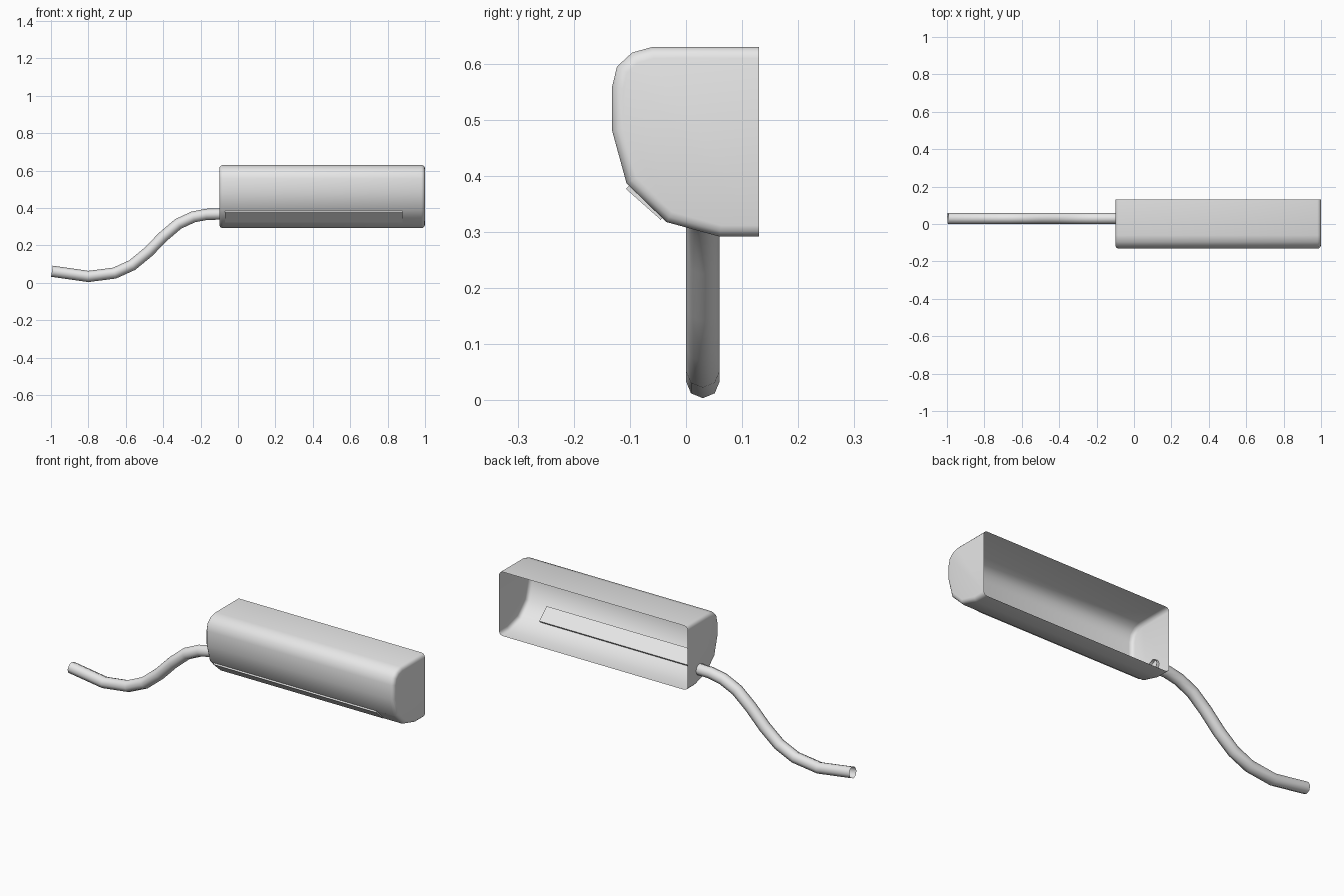
import bpy
import bmesh
import math
from mathutils import Vector

cube = bpy.data.objects.get("Cube")
if cube:
    bpy.data.objects.remove(cube, do_unlink=True)

grey = bpy.data.materials.new("light grey")
grey.use_nodes = True
colour = (0.8, 0.8, 0.8, 1)
grey.diffuse_color = colour
grey.node_tree.nodes["Principled BSDF"].inputs["Base Color"].default_value = colour


def finish(obj, angle):
    """Give an object its material and shading."""
    obj.data.materials.clear()
    obj.data.materials.append(grey)
    bpy.ops.object.select_all(action="DESELECT")
    obj.select_set(True)
    bpy.context.view_layer.objects.active = obj
    if obj.type == "CURVE":
        bpy.ops.object.convert(target="MESH")
        obj = bpy.context.view_layer.objects.active
    bpy.ops.object.shade_smooth_by_angle(angle=math.radians(angle))


def add_object(name, data):
    obj = bpy.data.objects.new(name, data)
    bpy.context.collection.objects.link(obj)
    return obj


def extrude_profile(name, profile, x0, x1, closed, bevel=0, angle=50):
    """Run a (y, z) profile along x with end caps; an open one keeps its back open."""
    bm = bmesh.new()
    rings = [[bm.verts.new((x, y, z)) for y, z in profile] for x in (x0, x1)]
    n = len(profile)
    rims = []
    for i in range(n if closed else n - 1):
        j = (i + 1) % n
        bm.faces.new((rings[0][i], rings[0][j], rings[1][j], rings[1][i]))
        rims += [bm.edges.get((r[i], r[j])) for r in rings]
    caps = [bm.faces.new(r) for r in rings]
    bmesh.ops.recalc_face_normals(bm, faces=bm.faces)
    if caps[1].normal.x < 0:
        bmesh.ops.reverse_faces(bm, faces=bm.faces)
    if bevel:
        bmesh.ops.bevel(bm, geom=rims, offset=bevel, segments=3,
                        profile=0.5, affect="EDGES", clamp_overlap=True)
    mesh = bpy.data.meshes.new(name)
    bm.to_mesh(mesh)
    bm.free()
    finish(add_object(name, mesh), angle)


# Hollow housing, open at the back
housing = [(0.13, 0.63), (-0.06, 0.63), (-0.096, 0.62), (-0.123, 0.595),
           (-0.132, 0.558), (-0.132, 0.482), (-0.106, 0.387),
           (-0.035, 0.318), (0.06, 0.292), (0.13, 0.292)]
extrude_profile("housing", housing, -0.1, 1.0, closed=False, bevel=0.02)

# Slim strip set through the slanted lower front
top, low = Vector((-0.107, 0.377)), Vector((-0.045, 0.322))
inward = Vector((0.66, 0.75)) * 0.017
strip = [top, low, low + inward, top + inward]
extrude_profile("front_strip", strip, -0.07, 0.88, closed=True, angle=30)

# Hollow cable leaving the right end of the housing
path = [(-0.995, 0.062), (-0.8, 0.034), (-0.66, 0.052), (-0.565, 0.095),
        (-0.48, 0.165), (-0.4, 0.247), (-0.32, 0.315), (-0.24, 0.352),
        (-0.17, 0.366), (-0.085, 0.368)]
curve = bpy.data.curves.new("cable", "CURVE")
curve.dimensions = "3D"
curve.bevel_depth = 0.03
curve.bevel_resolution = 2
spline = curve.splines.new("POLY")
spline.points.add(len(path) - 1)
for point, (x, z) in zip(spline.points, path):
    point.co = (x, 0.03, z, 1)
finish(add_object("cable", curve), 50)
